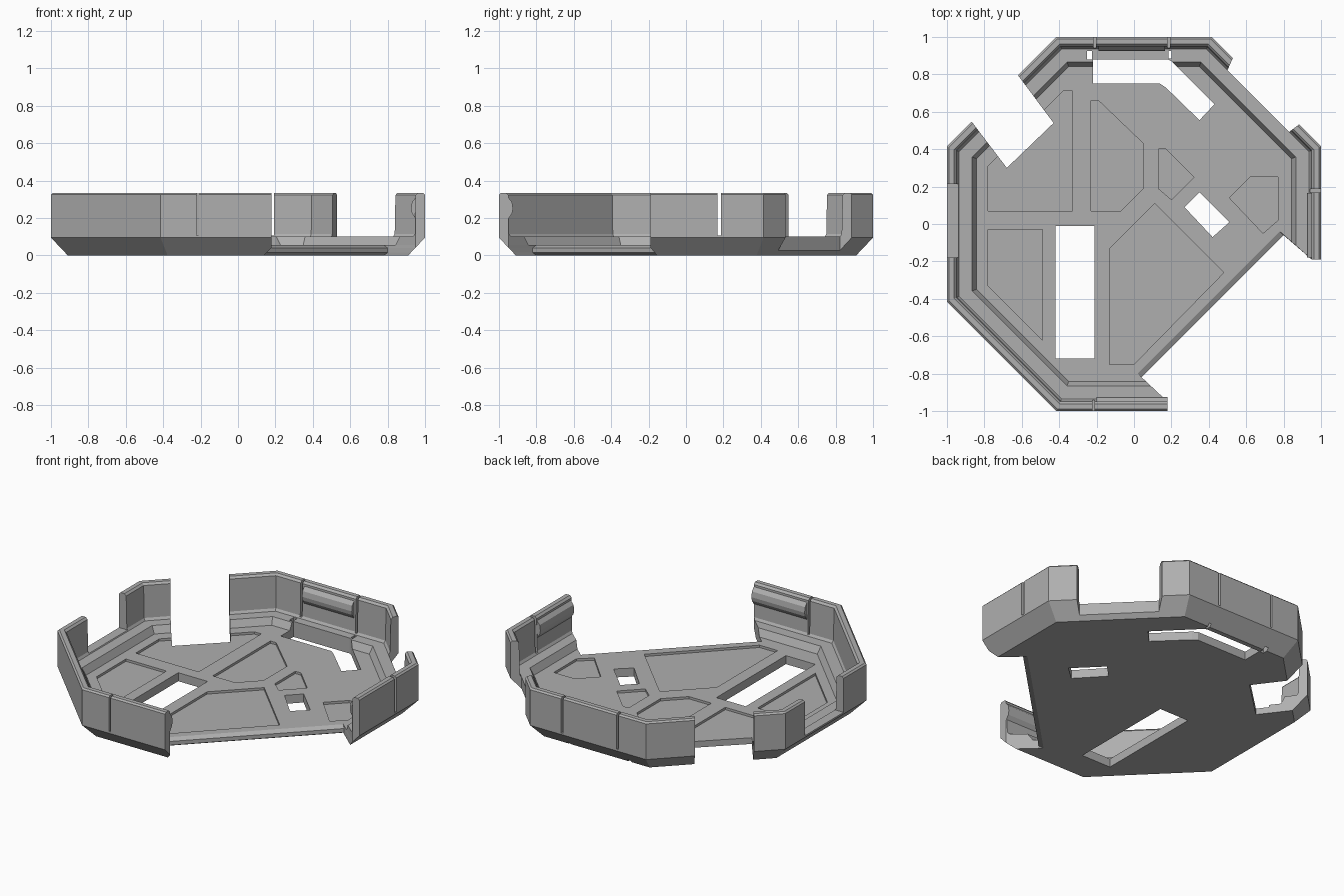
import bpy, bmesh, math

default = bpy.data.objects.get("Cube")
if default:
    bpy.data.objects.remove(default, do_unlink=True)

grey = bpy.data.materials.new("plain_grey")
grey.use_nodes = True
grey.diffuse_color = (0.43, 0.43, 0.43, 1)
grey.node_tree.nodes["Principled BSDF"].inputs["Base Color"].default_value = (0.43, 0.43, 0.43, 1)


def loft(name, rings):
    """Closed solid through equally long loops of 3D points."""
    bm = bmesh.new()
    loops = [[bm.verts.new(p) for p in ring] for ring in rings]
    n = len(loops[0])
    for a, b in zip(loops, loops[1:]):
        for i in range(n):
            j = (i + 1) % n
            bm.faces.new((a[i], a[j], b[j], b[i]))
    bm.faces.new(loops[0][::-1])
    bm.faces.new(loops[-1])
    bmesh.ops.recalc_face_normals(bm, faces=bm.faces)
    mesh = bpy.data.meshes.new(name)
    bm.to_mesh(mesh)
    bm.free()
    mesh.materials.append(grey)
    obj = bpy.data.objects.new(name, mesh)
    bpy.context.collection.objects.link(obj)
    return obj


def prism(name, outline, z0, z1):
    return loft(name, [[(x, y, z) for x, y in outline] for z in (z0, z1)])


def rect(x0, x1, y0, y1):
    return [(x0, y0), (x1, y0), (x1, y1), (x0, y1)]


def octagon(apothem, z):
    r = apothem / math.cos(math.pi / 8)
    angles = [math.pi / 8 + i * math.pi / 4 for i in range(8)]
    return [(r * math.cos(a), r * math.sin(a), z) for a in angles]


def cut(target, cutter):
    cutter.hide_render = True
    mod = target.modifiers.new("cut", 'BOOLEAN')
    mod.operation = 'DIFFERENCE'
    mod.solver = 'EXACT'
    mod.object = cutter
    bpy.context.view_layer.objects.active = target
    bpy.ops.object.modifier_apply(modifier=mod.name)
    bpy.data.objects.remove(cutter, do_unlink=True)


# Octagonal tray: chamfered base, thin wall, stepped ledge, flat floor
FLOOR = 0.055
profile = [(0.91, 0), (1, 0.095), (1, 0.325), (0.99, 0.335), (0.962, 0.335),
           (0.95, 0.322), (0.945, 0.115), (0.935, 0.1), (0.865, 0.1), (0.842, FLOOR)]
tray = loft("tray", [octagon(a, z) for a, z in profile])

# Shallow floor panels
panels = [
    [(-.78, .07), (-.33, .07), (-.33, .71), (-.38, .71), (-.78, .31)],
    [(-.23, .07), (-.07, .07), (.05, .19), (.05, .43), (-.19, .66), (-.23, .66)],
    [(.13, .40), (.13, .19), (.20, .13), (.32, .25), (.17, .40)],
    [(.51, .14), (.69, -.05), (.77, .02), (.77, .25), (.62, .25)],
    [(.11, .11), (-.13, -.13), (-.13, -.75), (0, -.75), (.48, -.26)],
    [(-.78, -.03), (-.78, -.33), (-.49, -.62), (-.49, -.03)],
]
for outline in panels:
    cut(tray, prism("panel_cutter", outline, 0.04, 0.09))

# Openings through the floor, and the notch in the back right corner
openings = [
    rect(-.42, -.21, -.72, -.01),
    [(.27, .09), (.42, -.07), (.51, .01), (.35, .17)],
    [(-.22, .75), (.14, .75), (.17, .73), (.35, .555), (.43, .64), (.2, .87), (.18, .88), (-.22, .88)],
    rect(-.25, -.225, .88, .925),
    rect(.185, .2, .885, .925),
    [(-.68, .30), (-.43, .54), (-.81, 1.05), (-1.06, .8)],
]
for outline in openings:
    cut(tray, prism("opening_cutter", outline, -0.1, 0.5))

# Wall gap in the back left corner
cut(tray, prism("corner_gap_cutter", [(.50, .823), (.83, .493), (.88, .53),
                                      (1.2, .9), (.9, 1.2), (.53, .89)], -0.1, 0.5))


# Open front left corner, with chamfered floor edge
def corner_ring(shift, z):
    outline = [(.18, -1.2), (.18, -.95), (.04 - shift, -.82 + shift),
               (.80 - shift, -.06 + shift), (.95, -.19), (1.2, -.19), (1.2, -1.2)]
    return [(x, y, z) for x, y in outline]


cut(tray, loft("front_corner_cutter", [corner_ring(s, z) for s, z in (
    (.02, -.1), (.02, 0), (0, .015), (0, .04), (.02, FLOOR), (.02, .5))]))

# Missing right wall panel and the slits between wall panels
for outline in (rect(-1.1, -.936, -.18, .215), rect(.94, 1.1, .168, .188),
                rect(-.222, -.21, -1.1, -.94), rect(-.217, -.203, .94, 1.1),
                rect(.178, .192, .94, 1.1)):
    cut(tray, prism("slit_cutter", outline, 0.106, 0.5))


# Clip ridges along the inside of the middle wall panels
def ridge(name, start, end, turn):
    section = [(.955, .315), (.93, .285), (.925, .25), (.93, .225), (.95, .195)]
    obj = loft(name, [[(along, r, z) for r, z in section] for along in (start, end)])
    obj.rotation_euler.z = turn
    return obj


ridge("back_clip_ridge", -.19, .165, 0)
ridge("front_clip_ridge", -.18, .2, math.pi)
ridge("left_clip_ridge", -.165, .18, -math.pi / 2)
